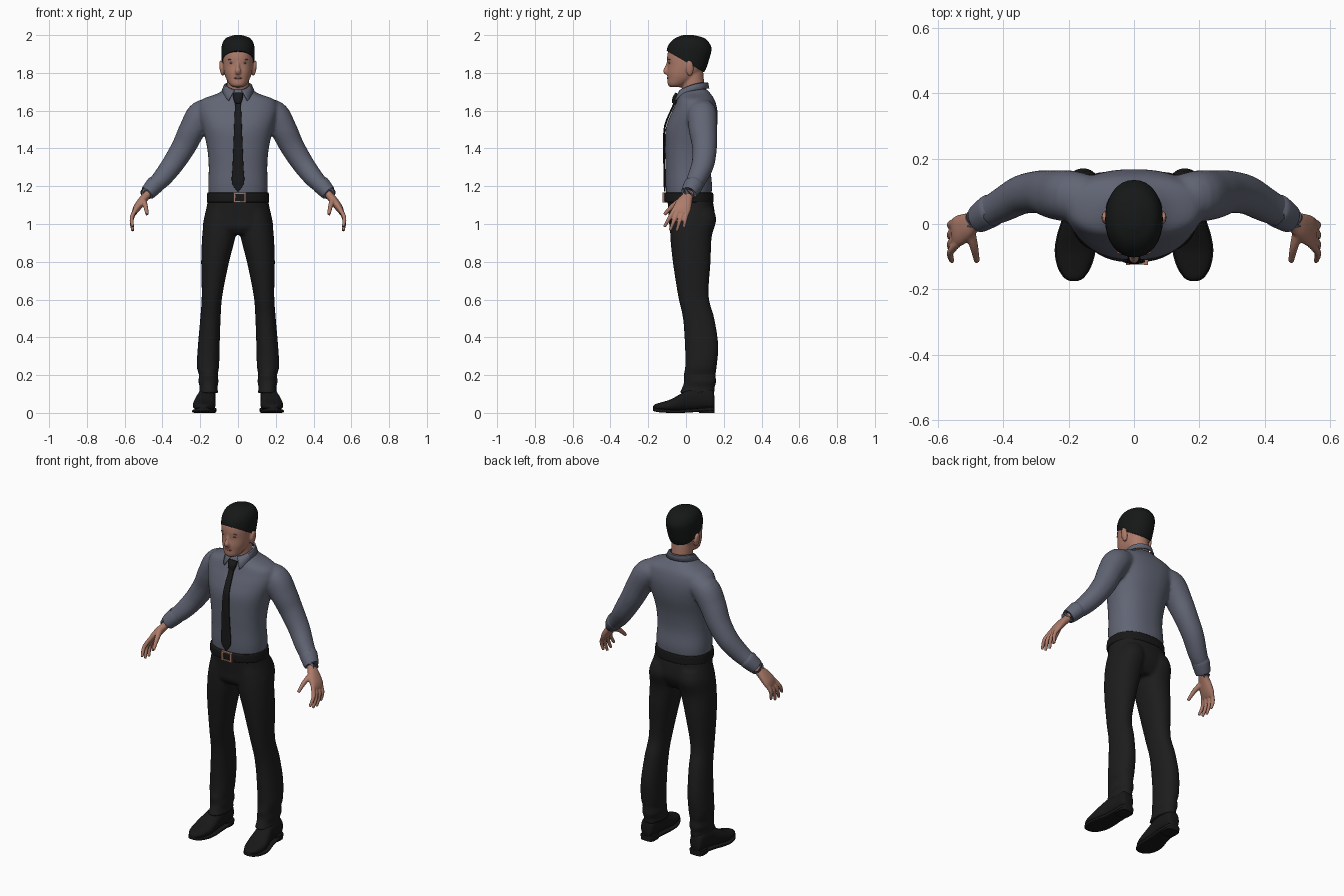
import bpy, bmesh, math
from mathutils import Vector, Matrix

cube = bpy.data.objects.get("Cube")
if cube:
    bpy.data.objects.remove(cube, do_unlink=True)

X, Y, Z = Vector((1, 0, 0)), Vector((0, 1, 0)), Vector((0, 0, 1))
SIDES = (("left", 1), ("right", -1))


def material(name, *rgb):
    mat = bpy.data.materials.new(name)
    mat.use_nodes = True
    mat.diffuse_color = (*rgb, 1)
    shader = next(n for n in mat.node_tree.nodes if n.type == "BSDF_PRINCIPLED")
    shader.inputs["Base Color"].default_value = (*rgb, 1)
    shader.inputs["Roughness"].default_value = 0.8
    return mat


skin_tone = material("skin", .42, .2, .145)
lip_tone = material("lips", .33, .13, .1)
eye_tone = material("eye grey", .13, .13, .14)
brow_tone = material("brow brown", .2, .1, .075)
hair_black = material("hair black", .008, .009, .009)
shirt_blue = material("shirt slate blue", .12, .13, .175)
tie_black = material("tie black", .01, .01, .011)
cloth_black = material("trouser black", .012, .012, .012)
leather = material("leather black", .009, .009, .009)
copper = material("buckle copper", .38, .19, .13)


def refine(rows, steps=5):
    """Pass a smooth curve through rows of numbers."""
    out = []
    last = len(rows) - 1
    for i in range(last):
        a, b, c, d = rows[max(i - 1, 0)], rows[i], rows[i + 1], rows[min(i + 2, last)]
        for s in range(steps):
            t = s / steps
            out.append([q + t / 2 * (r - p + t * (2*p - 5*q + 4*r - w + t * (3*q - p - 3*r + w)))
                        for p, q, r, w in zip(a, b, c, d)])
    return out + [list(rows[-1])]


def level(rows):
    """Horizontal sections: height, inner x (optional), outer x, front y, back y."""
    sections = []
    for z, *xs, front, back in refine(rows):
        inner, outer = xs if len(xs) == 2 else (-xs[0], xs[0])
        centre = Vector(((inner + outer) / 2, (front + back) / 2, z))
        sections.append((centre, X * (outer - inner) / 2, Y * (back - front) / 2))
    return sections


def limb(rows):
    """Sections square to a path: x, y, z, half thickness, half depth."""
    rows = refine(rows)
    points = [Vector(r[:3]) for r in rows]
    sections = []
    for i, row in enumerate(rows):
        t = (points[min(i + 1, len(rows) - 1)] - points[max(i - 1, 0)]).normalized()
        v = (Y - t * Y.dot(t)).normalized()
        sections.append((points[i], v.cross(t) * row[3], v * row[4]))
    return sections


def lengthwise(rows):
    """Upright sections along y: y, centre x, half width, bottom, top."""
    return [(Vector((x, y, (low + top) / 2)), X * w, Z * (top - low) / 2)
            for y, x, w, low, top in refine(rows)]


def skin(bm, sections, power=2.0, side=1, count=32):
    """Join sections into a closed tube with super-elliptic outlines."""
    def bend(value):
        return math.copysign(abs(value) ** (2 / power), value)
    rings = []
    for centre, u, v in sections:
        ring = []
        for k in range(count):
            a = math.tau * k / count
            p = centre + u * bend(math.cos(a)) + v * bend(math.sin(a))
            ring.append(bm.verts.new((p.x * side, p.y, p.z)))
        rings.append(ring)
    for a, b in zip(rings, rings[1:]):
        for k in range(count):
            n = (k + 1) % count
            bm.faces.new((a[k], a[n], b[n], b[k]))
    bm.faces.new(rings[0])
    bm.faces.new(rings[-1])


def ball(bm, place, size, turn=0):
    matrix = Matrix.Translation(place) @ Matrix.Rotation(turn, 4, "Y") @ Matrix.Diagonal((*size, 1))
    bmesh.ops.create_uvsphere(bm, u_segments=24, v_segments=12, radius=1, matrix=matrix)


def box(bm, place, size):
    bmesh.ops.create_cube(bm, size=1, matrix=Matrix.Translation(place) @ Matrix.Diagonal((*size, 1)))


def finish(name, bm, mat, voxel=0, relax=3):
    """Make the object; a voxel size blends its overlapping pieces."""
    bmesh.ops.recalc_face_normals(bm, faces=bm.faces[:])
    for face in bm.faces:
        face.smooth = True
    mesh = bpy.data.meshes.new(name)
    bm.to_mesh(mesh)
    bm.free()
    mesh.materials.append(mat)
    mesh.set_sharp_from_angle(angle=math.radians(45))
    obj = bpy.data.objects.new(name, mesh)
    bpy.context.scene.collection.objects.link(obj)
    if voxel:
        blend = obj.modifiers.new("blend", "REMESH")
        blend.mode, blend.voxel_size, blend.use_smooth_shade = "VOXEL", voxel, True
        soft = obj.modifiers.new("soften", "SMOOTH")
        soft.factor, soft.iterations = 0.5, relax
    return obj


# Shirt: torso and sleeves blended together
bm = bmesh.new()
skin(bm, level([(1.12, .153, -.1, .13), (1.2, .158, -.108, .138), (1.3, .155, -.109, .13),
                (1.4, .163, -.111, .14), (1.5, .185, -.108, .162), (1.57, .205, -.085, .168),
                (1.62, .21, -.062, .163), (1.66, .19, -.046, .15), (1.69, .11, -.035, .13),
                (1.715, .07, -.022, .11)]), 2.3, count=48)
sleeve = [(.12, .08, 1.6, .055, .065), (.19, .085, 1.58, .076, .078), (.242, .09, 1.5, .07, .075),
          (.287, .098, 1.41, .064, .066), (.343, .09, 1.32, .058, .06), (.4, .06, 1.245, .051, .053),
          (.445, .037, 1.2, .043, .046), (.472, .02, 1.172, .036, .038)]
for label, side in SIDES:
    skin(bm, limb(sleeve), 2.1, side)
finish("shirt", bm, shirt_blue, .009, 4)

# Cuffs and hands
fingers = {"index": (-.06, -.115, .985), "middle": (-.038, -.085, .965),
           "ring": (-.014, -.05, .962), "little": (.008, -.012, .98)}
for label, side in SIDES:
    bm = bmesh.new()
    skin(bm, limb([(.435, .042, 1.212, .042, .045), (.44, .04, 1.207, .048, .051),
                   (.475, .017, 1.168, .041, .044), (.479, .015, 1.164, .036, .039)]), 2, side)
    finish(label + "_cuff", bm, shirt_blue)
    bm = bmesh.new()
    skin(bm, limb([(.46, .025, 1.185, .022, .028), (.485, .01, 1.15, .021, .029),
                   (.51, -.006, 1.12, .022, .04), (.535, -.02, 1.085, .02, .047),
                   (.55, -.028, 1.058, .013, .045)]), 2.3, side)
    for base, tip, low in fingers.values():
        skin(bm, limb([(.54, base, 1.08, .012, .012), (.563, (base + tip) / 2, (1.08 + low) / 2, .011, .011),
                       (.557, tip, low, .008, .008)]), 2, side, 16)
    skin(bm, limb([(.505, -.015, 1.13, .017, .02), (.49, -.07, 1.095, .013, .014),
                   (.481, -.115, 1.05, .009, .009)]), 2, side, 16)
    finish(label + "_hand", bm, skin_tone, .005, 2)

# Collar: folded strip with two points at the front
bm = bmesh.new()
rows = []
steps = 40
for i in range(steps + 1):
    a = 0.28 + (math.tau - 0.56) * i / steps
    s, c = math.sin(a), math.cos(a)
    f = (1 + c) / 2
    top = (.063 * s, .04 - .067 * c, 1.747 - .04 * f * f)
    fold = (.07 * s, .04 - .075 * c, 1.745 - .04 * f * f)
    low = (.083 * s + math.copysign(.03 * f ** 6, s), .04 - (.08 + .025 * f ** 4) * c,
           1.718 - .02 * f - .052 * f ** 6)
    rows.append([bm.verts.new(p) for p in (top, fold, low)])
for a, b in zip(rows, rows[1:]):
    for k in range(2):
        bm.faces.new((a[k], b[k], b[k + 1], a[k + 1]))
collar = finish("collar", bm, shirt_blue)
thick = collar.modifiers.new("thickness", "SOLIDIFY")
thick.thickness, thick.offset = .007, 0

# Tie: blade and knot
bm = bmesh.new()
skin(bm, limb([(0, -.058, 1.645, .015, .006), (0, -.079, 1.6, .017, .005), (0, -.101, 1.55, .019, .005),
               (0, -.114, 1.5, .021, .005), (0, -.117, 1.4, .025, .005), (0, -.115, 1.3, .029, .005),
               (0, -.114, 1.22, .032, .005), (0, -.112, 1.172, .003, .004)]), 4)
skin(bm, limb([(0, -.044, 1.69, .028, .013), (0, -.056, 1.665, .025, .016),
               (0, -.062, 1.638, .016, .011)]), 2.8)
finish("tie", bm, tie_black)

# Trousers: hips and legs blended together
bm = bmesh.new()
skin(bm, level([(1.15, .156, -.1, .133), (1.1, .164, -.096, .146), (1.03, .18, -.09, .153),
                (.98, .186, -.086, .135), (.945, .17, -.06, .11)]), 2.4, count=48)
leg = [(1.08, .004, .162, -.08, .145), (1.02, .004, .18, -.084, .16), (.93, .014, .19, -.083, .136),
       (.8, .047, .195, -.07, .13), (.62, .083, .192, -.042, .12), (.5, .092, .2, -.016, .15),
       (.36, .097, .212, -.006, .171), (.25, .1, .218, -.004, .163), (.2, .107, .207, -.012, .157),
       (.165, .103, .21, -.01, .16), (.135, .109, .202, -.02, .152), (.105, .104, .208, -.034, .152)]
for label, side in SIDES:
    skin(bm, level(leg), 2.2, side)
finish("trousers", bm, cloth_black, .009, 3)

# Belt and buckle frame
bm = bmesh.new()
skin(bm, level([(1.115, .16, -.108, .14), (1.12, .165, -.116, .146),
                (1.16, .163, -.117, .144), (1.166, .158, -.108, .138)]), 2.3, count=48)
finish("belt", bm, leather)
bm = bmesh.new()
for edge in (-.019, .037):
    box(bm, (edge, -.118, 1.14), (.012, .014, .054))
for edge in (1.117, 1.163):
    box(bm, (.009, -.118, edge), (.056, .012, .007))
finish("buckle", bm, copper)

# Shoes: upper, thin sole and heel block
upper = [(.15, .163, .022, .03, .09), (.138, .163, .038, .022, .125), (.08, .163, .045, .018, .14),
         (.02, .168, .048, .013, .128), (-.03, .175, .056, .009, .1), (-.08, .18, .059, .009, .072),
         (-.13, .183, .048, .013, .056), (-.163, .184, .028, .018, .046), (-.174, .184, .01, .022, .036)]
for label, side in SIDES:
    bm = bmesh.new()
    skin(bm, lengthwise(upper), 2.4, side)
    finish(label + "_shoe", bm, leather)
    bm = bmesh.new()
    skin(bm, lengthwise([(y, x, w + .004, max(low - .011, 0), low + .008)
                         for y, x, w, low, top in upper]), 5, side)
    skin(bm, level([(0, .121, .205, .068, .152), (.03, .121, .205, .068, .152)]), 3.5, side)
    finish(label + "_sole", bm, leather)

# Head: skull, neck, nose and ears blended together
bm = bmesh.new()
skin(bm, level([(1.724, .024, -.083, -.03), (1.738, .044, -.096, .0), (1.77, .063, -.098, .055),
                (1.8, .073, -.1, .08), (1.84, .08, -.097, .1), (1.88, .082, -.1, .11),
                (1.92, .08, -.092, .11), (1.96, .06, -.06, .08)]), 2.2)
skin(bm, level([(1.66, .06, -.02, .1), (1.72, .058, -.022, .098), (1.82, .06, -.03, .09)]))
skin(bm, limb([(0, -.09, 1.862, .008, .01), (0, -.1, 1.832, .009, .011), (0, -.107, 1.81, .015, .014),
               (0, -.1, 1.796, .013, .01)]), 2, 1, 16)
for label, side in SIDES:
    ball(bm, (.087 * side, .02, 1.825), (.011, .021, .042), .15 * side)
finish("head", bm, skin_tone, .005, 3)

# Face details
bm_eyes, bm_brows, bm_lips = bmesh.new(), bmesh.new(), bmesh.new()
for label, side in SIDES:
    ball(bm_eyes, (.033 * side, -.086, 1.853), (.013, .007, .0055))
    ball(bm_brows, (.034 * side, -.0865, 1.872), (.019, .007, .003), .1 * side)
ball(bm_lips, (0, -.094, 1.773), (.022, .008, .006))
finish("eyes", bm_eyes, eye_tone)
finish("eyebrows", bm_brows, brow_tone)
finish("lips", bm_lips, lip_tone)

# Hair: cap trimmed along a line that slopes from forehead to nape
bm = bmesh.new()
skin(bm, level([(1.78, .066, -.04, .08), (1.82, .08, -.08, .105), (1.87, .087, -.1, .122),
                (1.925, .088, -.101, .135), (1.96, .081, -.084, .122), (1.985, .062, -.055, .095),
                (2, .02, -.015, .04)]), 2.1)
bmesh.ops.bisect_plane(bm, geom=bm.verts[:] + bm.edges[:] + bm.faces[:], clear_inner=True,
                       plane_co=(0, -.1, 1.915), plane_no=(0, .115, .2))
bmesh.ops.holes_fill(bm, edges=[e for e in bm.edges if e.is_boundary], sides=0)
finish("hair", bm, hair_black)
